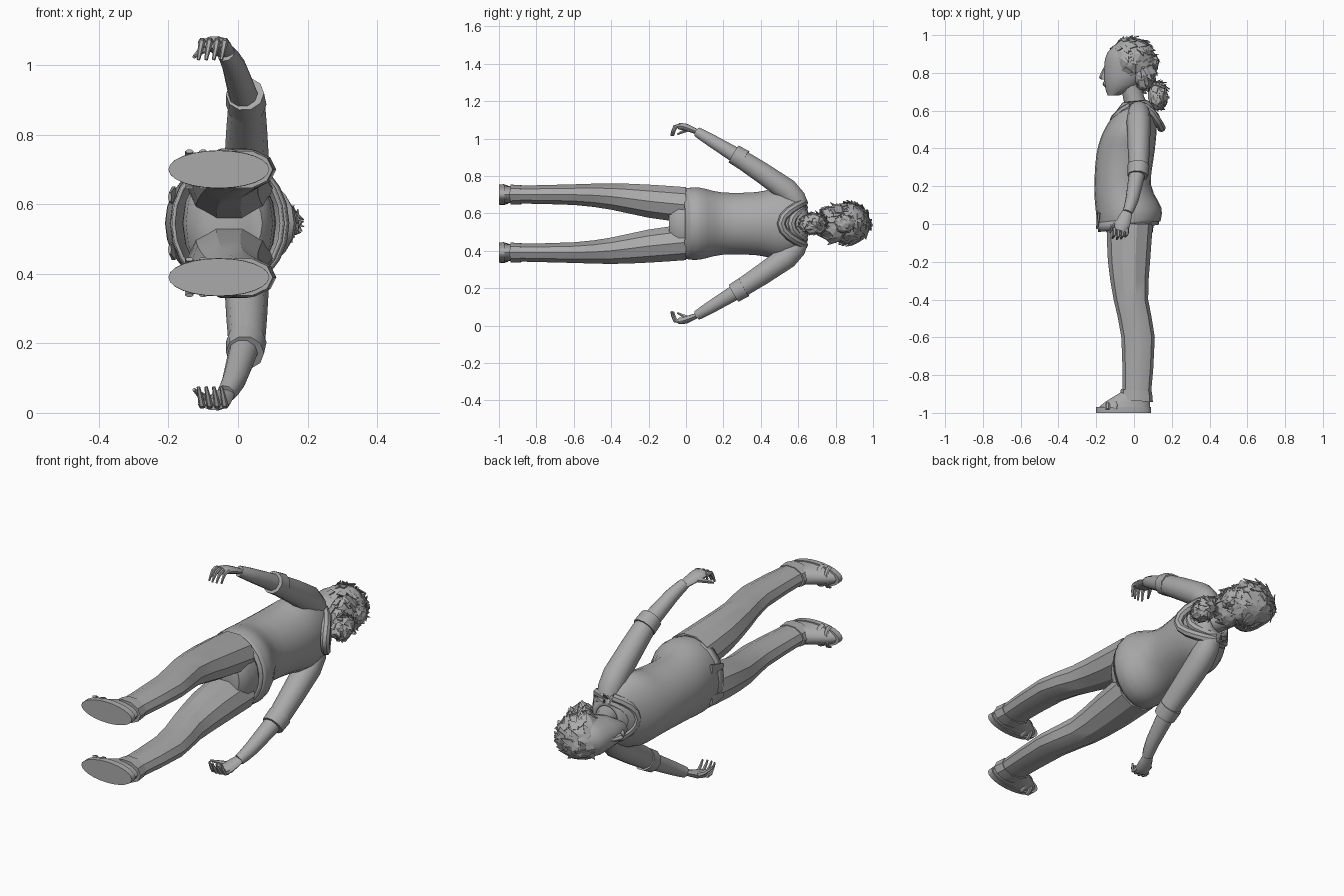
import bpy, bmesh, math, random
from mathutils import Vector

if "Cube" in bpy.data.objects:
    bpy.data.objects.remove(bpy.data.objects["Cube"])
random.seed(4)
MIDDLE = .545  # height of the symmetry plane: the figure lies on its side
COLOR = (.4, .4, .4, 1)

grey = bpy.data.materials.new("plain grey")
grey.use_nodes = True
grey.diffuse_color = COLOR
grey.node_tree.nodes["Principled BSDF"].inputs["Base Color"].default_value = COLOR


def finish(name, bm, angle=40):
    """Turn a bmesh into a shaded object; an angle of zero keeps it flat."""
    bmesh.ops.recalc_face_normals(bm, faces=bm.faces)
    mesh = bpy.data.meshes.new(name)
    bm.to_mesh(mesh)
    bm.free()
    mesh.materials.append(grey)
    part = bpy.data.objects.new(name, mesh)
    bpy.context.collection.objects.link(part)
    if angle:
        bpy.ops.object.select_all(action="DESELECT")
        part.select_set(True)
        bpy.context.view_layer.objects.active = part
        bpy.ops.object.shade_smooth_by_angle(angle=math.radians(angle))
    return part


def skin(name, rings, closed=False, capped=True, angle=40):
    """Join rings of points into a surface."""
    bm = bmesh.new()
    loops = [[bm.verts.new(point) for point in ring] for ring in rings]
    following = loops[1:] + loops[:1] if closed else loops[1:]
    for low, high in zip(loops, following):
        for i in range(len(low)):
            bm.faces.new((low[i - 1], low[i], high[i], high[i - 1]))
    if capped and not closed:
        bm.faces.new(loops[0])
        bm.faces.new(loops[-1])
    return finish(name, bm, angle)


def curve_through(rows, steps):
    """Fill in rows along a smooth curve through the given ones."""
    rows = [Vector(row) for row in rows]
    padded = [rows[0]] + rows + [rows[-1]]
    result = []
    for a, b, c, d in zip(padded, padded[1:], padded[2:], padded[3:]):
        for step in range(steps):
            t = step / steps
            bend = (2*a - 5*b + 4*c - d) * t*t + (3*b - a - 3*c + d) * t*t*t
            result.append(b + ((c - a) * t + bend) / 2)
    return result + [rows[-1]]


def ellipse(count):
    turns = [math.tau * i / count for i in range(count)]
    return [(math.cos(a), math.sin(a)) for a in turns]


def loft(name, rows, sides=16, steps=2, offset=0, tilt=0, **options):
    """Ellipses along y from rows of (y, front x, back x, half width)."""
    rings = []
    for y, front, back, width in curve_through(rows, steps):
        middle, depth = (front + back) / 2, (back - front) / 2
        rings.append([(middle + depth * c, y + tilt * (middle + depth * c), MIDDLE + offset + width * s)
                      for c, s in ellipse(sides)])
    return skin(name, rings, **options)


def tube(name, path, side=1, sides=10, steps=2, flat=1, closed=False):
    """Tube along a path of (x, y, sideways offset, radius)."""
    rows = path if closed else curve_through(path, steps)
    points = [Vector((x, y, MIDDLE + side * z)) for x, y, z, radius in rows]
    rings, last = [], len(rows) - 1
    for i, point in enumerate(points):
        after = points[(i + 1) % len(points) if closed else min(i + 1, last)]
        before = points[i - 1 if closed else max(i - 1, 0)]
        along = (after - before).normalized()
        # Keep the first axis close to x, except where the path runs along x
        across = Vector((1, 0, 0)) if abs(along.x) < .95 else Vector((0, 1, 0))
        across = (across - along * along.dot(across)).normalized()
        other = along.cross(across) * flat
        rings.append([point + (across * c + other * s) * rows[i][3] for c, s in ellipse(sides)])
    return skin(name, rings, closed)


# Shirt: a thin shell, open below, with a band along its hem
shirt = loft("shirt", [(0, -.19, .14, .19), (.07, -.2, .145, .195), (.2, -.21, .09, .168), (.38, -.2, .11, .17),
                       (.5, -.165, .12, .19), (.6, -.1, .11, .15), (.65, -.06, .07, .07)],
             sides=22, steps=3, tilt=.1, capped=False)
hem = loft("hem_band", [(-.02, -.19, .13, .185), (.03, -.195, .14, .193)],
           sides=22, steps=1, tilt=.12, capped=False)
for shell in (shirt, hem):
    thickness = shell.modifiers.new("thickness", "SOLIDIFY")
    thickness.thickness = .01

# Hips of the trousers, neck, head and face
loft("hips", [(-.09, -.09, .07, .1), (-.04, -.15, .1, .18), (.09, -.16, .11, .17)], sides=18)
tube("neck", [(.03, .58, 0, .065), (0, .66, 0, .055), (-.02, .76, 0, .055)], sides=12)
loft("head", [(.68, -.14, -.08, .03), (.74, -.157, .04, .073), (.83, -.158, .09, .09),
              (.91, -.14, .09, .09), (.98, -.06, .02, .03)])
loft("nose", [(.765, -.17, -.14, .015), (.777, -.185, -.14, .015), (.83, -.16, -.14, .01)], sides=6)
loft("lips", [(.725, -.155, -.13, .015), (.74, -.167, -.13, .024), (.755, -.16, -.13, .015)], sides=8)


def clump(name, centre, size, rough):
    """Uneven mass of hair."""
    bm = bmesh.new()
    bmesh.ops.create_icosphere(bm, subdivisions=3, radius=1)
    for vert in bm.verts:
        vert.co = centre + size * vert.co * random.uniform(1 - rough, 1 + rough)
    return finish(name, bm, 0)


def locks(name, centre, size, count, length):
    """Jagged overlapping leaves of hair, leaving the face bare."""
    bm = bmesh.new()
    while count:
        out = Vector([random.gauss(0, 1) for axis in "xyz"]).normalized()
        if out.x < -.5 and out.y < .5:
            continue
        count -= 1
        root = centre + size * out
        along = Vector((.5, -.7, 0)) + Vector([random.uniform(-.6, .6) for axis in "xyz"])
        along = (along - out * along.dot(out)).normalized()
        across = along.cross(out) * length * random.uniform(.25, .5)
        along *= length * random.uniform(.6, 1)
        lift = out * length / 5
        corners = (root - along / 2, root + across, root + along + lift, root - across)
        lower = [bm.verts.new(corner - lift / 2) for corner in corners]
        upper = [bm.verts.new(corner) for corner in corners]
        bm.faces.new(upper)
        bm.faces.new(lower)
        for i in range(4):
            bm.faces.new((lower[i - 1], lower[i], upper[i], upper[i - 1]))
    return finish(name, bm, 0)


# Hair: masses covered in loose locks
def hair(name, x, y, size, count, length, rough):
    centre, size = Vector((x, y, MIDDLE)), Vector(size)
    clump(name, centre, size, rough)
    locks(name + "_locks", centre, size, count, length)


hair("crown_hair", -.01, .87, (.12, .115, .11), 110, .05, .04)
hair("nape_hair", .05, .79, (.06, .085, .1), 45, .05, .08)
hair("hair_bun", .1, .85, (.03, .055, .05), 12, .03, .1)
hair("hair_tail", .125, .68, (.05, .075, .055), 40, .04, .12)

# Hood lying in two folds around the neck, lowest at front and back
for name, reach, drop in (("inner_hood_fold", .095, .06), ("outer_hood_fold", .125, .11)):
    fold = []
    for c, s in ellipse(20):
        fall = drop * c * c * (1.1 if c > 0 else .7)
        fold.append((.02 + reach * c, .63 - fall, reach * .9 * s, .023))
    tube(name, fold, sides=8, closed=True)


def leg(label, side):
    """Trouser leg that spreads towards the foot, with cuff and shoe."""
    centres = (.1, .12, .145, .155, .155)
    rows = [(0, -.145, .1, .1), (-.2, -.138, .085, .093), (-.4, -.108, .075, .074),
            (-.6, -.067, .11, .058), (-.9, -.06, .09, .05)]
    rings = []
    for y, front, back, width, centre in curve_through([r + (c,) for r, c in zip(rows, centres)], 2):
        rings.append([((front + back + (back - front) * c) / 2, y, MIDDLE + side * centre + width * s)
                      for c, s in ellipse(10)])
    skin(label + "_trouser_leg", rings, angle=30)
    foot = side * centres[-1]
    loft(label + "_trouser_cuff", [(-.88, -.07, .095, .054), (-.935, -.072, .1, .056)],
         sides=10, offset=foot, tilt=-.08, angle=30)
    loft(label + "_sole", [(-1, -.2, .09, .054), (-.97, -.2, .09, .055)], sides=24, steps=1, offset=foot)
    loft(label + "_shoe", [(-.975, -.19, .085, .05), (-.94, -.15, .085, .045), (-.88, -.05, .08, .04)], offset=foot)
    # Straps arch over the shoe
    for x, height in ((-.14, .035), (-.1, .05)):
        arch = [(x, -.98 + height * s, abs(foot) + .052 * c, .012) for c, s in ellipse(12)[:7]]
        tube(label + "_shoe_strap", arch, side, sides=6, steps=1, flat=.5)


def arm(label, side):
    """Sleeve rolled to the elbow, forearm, and a curled hand."""
    tube(label + "_sleeve", [(.025, .6, .1, .055), (.025, .54, .18, .064), (.025, .28, .355, .052)], side)
    tube(label + "_sleeve_roll", [(.024, .31, .34, .058), (.02, .255, .372, .055)], side, steps=1)
    tube(label + "_forearm", [(.022, .3, .345, .045), (-.01, .13, .448, .035), (-.035, .06, .49, .027)], side)
    tube(label + "_palm", [(-.035, .065, .488, .027), (-.06, 0, .515, .04), (-.072, -.035, .52, .035)],
         side, flat=.5)
    for i, reach in enumerate((.9, 1, .95, .8)):
        x = -.104 + .022 * i
        tube(label + "_finger", [(x, -.02, .52, .011), (x, -.02 - .04 * reach, .52, .01),
                                 (x - .01, -.02 - .06 * reach, .47, .005)], side, sides=6)
    tube(label + "_thumb", [(-.07, .025, .508, .013), (-.1, 0, .5, .012), (-.127, -.045, .478, .005)], side, sides=6)


for label, side in (("left", 1), ("right", -1)):
    leg(label, side)
    arm(label, side)
    # Loose front corner of the shirt
    tube(label + "_shirt_corner", [(-.185, .06, .08, .01), (-.196, -.025, .075, .005)], side, sides=6, steps=1, flat=3)
